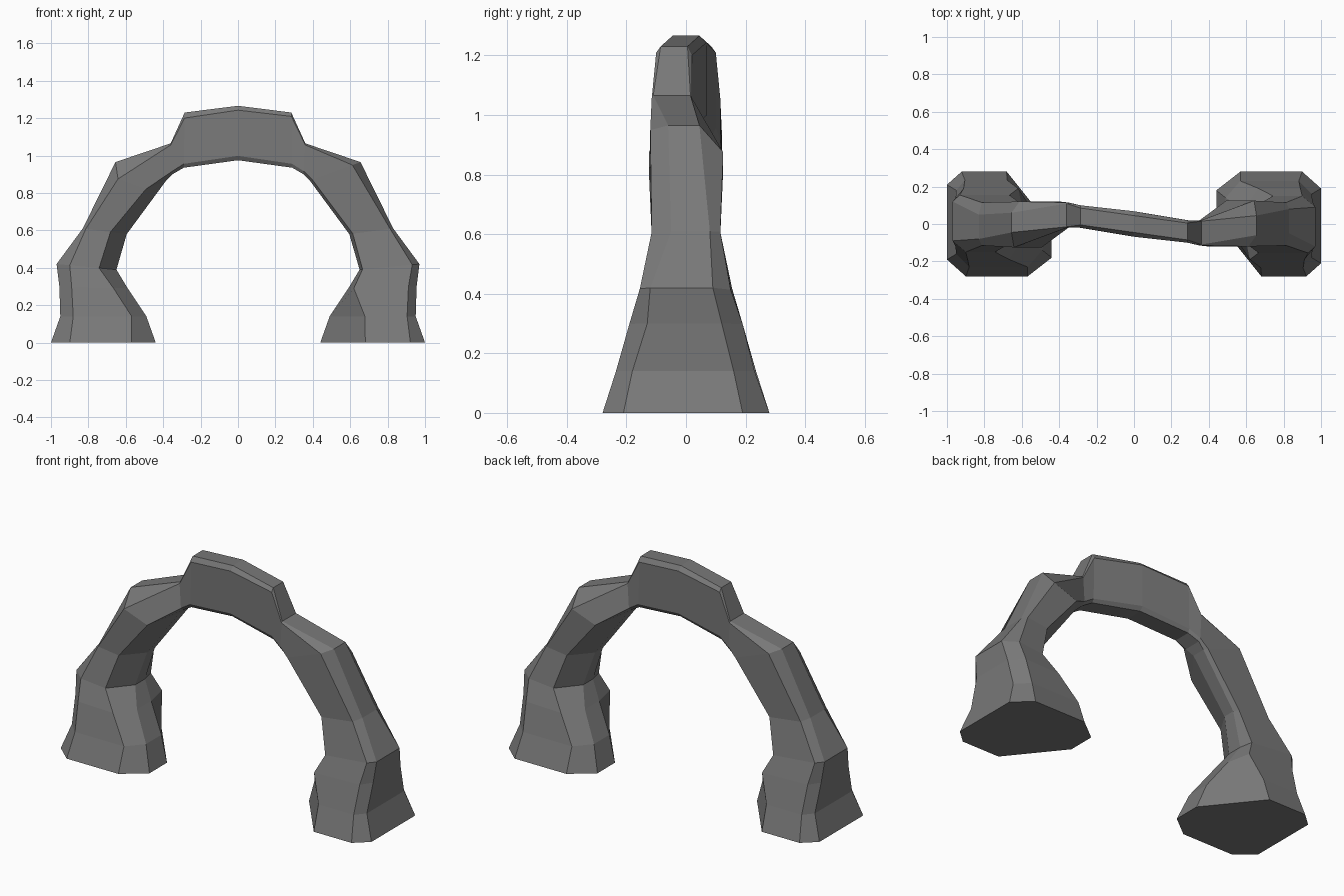
import bpy, bmesh, math
from mathutils import Matrix

if "Cube" in bpy.data.objects:
    bpy.data.objects.remove(bpy.data.objects["Cube"])

stone = bpy.data.materials.new("grey stone")
stone.diffuse_color = (0.19, 0.19, 0.19, 1)
stone.use_nodes = True
stone.node_tree.nodes["Principled BSDF"].inputs["Base Color"].default_value = stone.diffuse_color

# Cross-sections of one half of the arch, from foot to crown centre:
# outer (x, z), inner (x, z), front/back y, front chamfers, back chamfers
# (fractions from outer to inner), outer face y range, inner face y range
RINGS = [
    (1.00, 0.00, .44, 0.00, -.28, .28, .14, .57, .18, .77, -.21, .19, .02, .18),
    (.95, .14, .49, .14, -.235, .23, .10, .59, .15, .83, -.18, .16, .00, .14),
    (.955, .30, .59, .29, -.19, .19, .12, .92, .18, .79, -.13, .12, -.05, .08),
    (.97, .42, .65, .39, -.155, .15, .12, .95, .22, .71, -.12, .09, -.08, .01),
    (.83, .61, .595, .58, -.115, .115, .07, .92, .07, .63, -.05, .08, -.09, -.02),
    (.655, .965, .385, .865, -.12, .125, .16, .95, .05, .60, -.06, .045, -.10, -.02),
    (.36, 1.065, .35, .90, -.115, .02, .05, .90, .05, .90, -.11, .015, -.105, -.00),
    (.285, 1.23, .29, .935, -.10, .02, .07, .93, .10, .93, -.085, .005, -.09, .01),
    (.00, 1.266, .00, .975, -.068, .068, .08, .92, .08, .92, -.045, .045, -.05, .05),
]
SHOULDER = 5


def ring_points(i):
    ox, oz, ix, iz, yf, yb, fo, fi, bo, bi, of, ob, nf, nb = RINGS[i]
    drop = -.085 if i == SHOULDER else 0   # back of the shoulder hangs lower

    def at(t, y, dz=0):
        return (ox + (ix - ox) * t, y, oz + (iz - oz) * t + dz)
    return [at(0, of), at(0, ob), at(bo, yb, drop), at(bi, yb, drop),
            at(1, nb), at(1, nf), at(fi, yf), at(fo, yf)]


# Loft one half, then turn a copy half a circle and weld at the crown
bm = bmesh.new()
loops = [[bm.verts.new(p) for p in ring_points(i)] for i in range(len(RINGS))]
for a, b in zip(loops, loops[1:]):
    for j in range(8):
        k = (j + 1) % 8
        bm.faces.new((a[j], a[k], b[k], b[j]))
bm.faces.new(loops[0][::-1])
copy = bmesh.ops.duplicate(bm, geom=bm.verts[:] + bm.edges[:] + bm.faces[:])
new_verts = [g for g in copy["geom"] if isinstance(g, bmesh.types.BMVert)]
bmesh.ops.rotate(bm, verts=new_verts, cent=(0, 0, 0),
                 matrix=Matrix.Rotation(math.pi, 3, 'Z'))
bmesh.ops.remove_doubles(bm, verts=bm.verts[:], dist=0.001)
bmesh.ops.recalc_face_normals(bm, faces=bm.faces[:])

mesh = bpy.data.meshes.new("rock_arch")
bm.to_mesh(mesh)
bm.free()
mesh.materials.append(stone)
bpy.context.collection.objects.link(bpy.data.objects.new("rock_arch", mesh))
